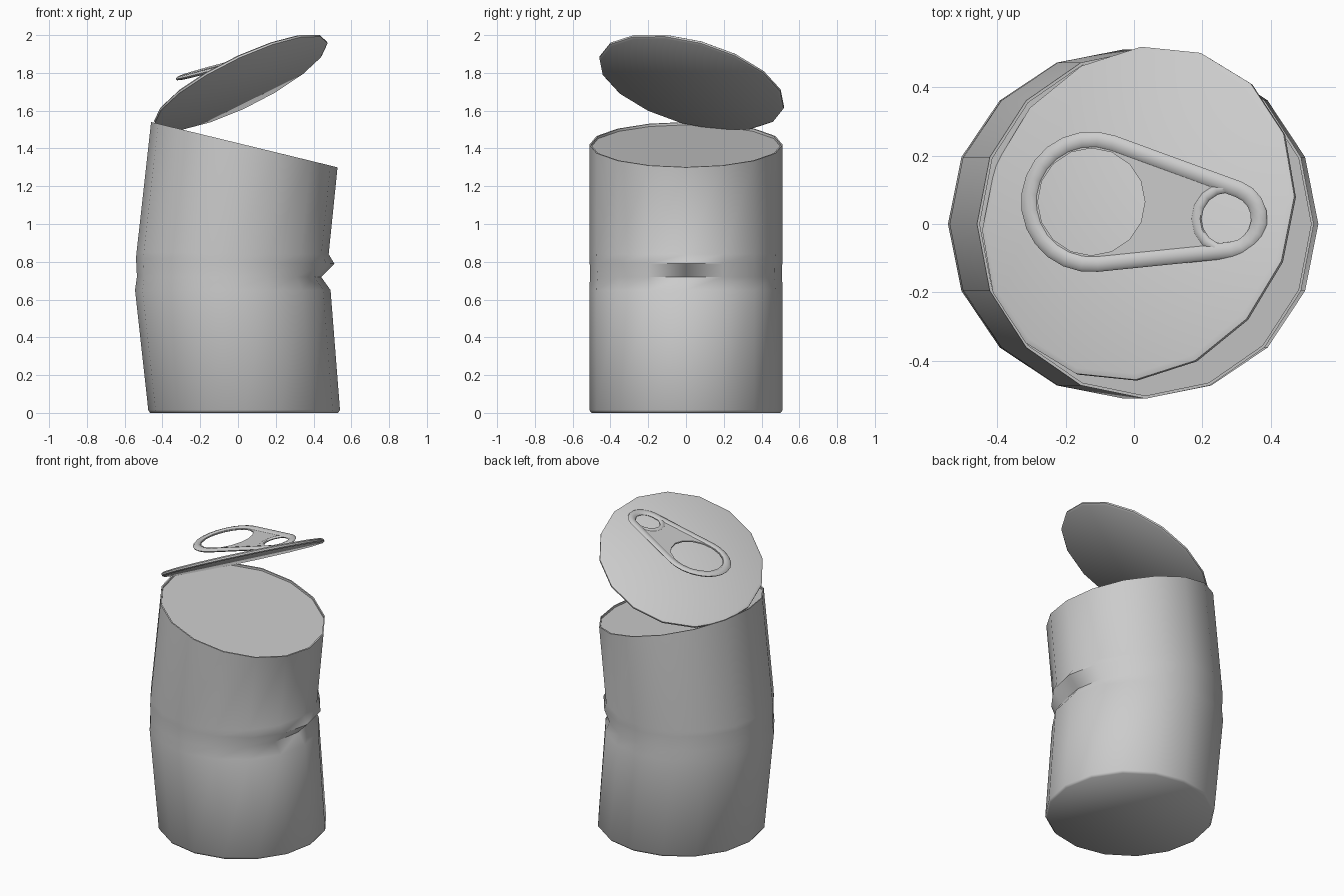
import bpy, bmesh, math
from mathutils import Vector, Matrix

if "Cube" in bpy.data.objects:
    bpy.data.objects.remove(bpy.data.objects["Cube"])

SIDES = 16
metal = bpy.data.materials.new("grey_metal")
metal.diffuse_color = (0.6, 0.6, 0.6, 1)
metal.use_nodes = True
metal.node_tree.nodes["Principled BSDF"].inputs["Base Color"].default_value = metal.diffuse_color


def finish(obj, angle=50):
    obj.data.materials.clear()
    obj.data.materials.append(metal)
    bpy.ops.object.select_all(action='DESELECT')
    obj.select_set(True)
    bpy.context.view_layer.objects.active = obj
    bpy.ops.object.shade_smooth_by_angle(angle=math.radians(angle))


def loft(name, rings, angle=50):
    """Skin a list of point rings and close both ends."""
    bm = bmesh.new()
    loops = [[bm.verts.new(p) for p in ring] for ring in rings]
    n = len(loops[0])
    for a, b in zip(loops, loops[1:]):
        for i in range(n):
            j = (i + 1) % n
            bm.faces.new((a[i], a[j], b[j], b[i]))
    bm.faces.new(loops[0][::-1])
    bm.faces.new(loops[-1])
    bmesh.ops.recalc_face_normals(bm, faces=bm.faces)
    me = bpy.data.meshes.new(name)
    bm.to_mesh(me)
    bm.free()
    obj = bpy.data.objects.new(name, me)
    bpy.context.collection.objects.link(obj)
    finish(obj, angle)
    return obj


# Can body: rings given by left point, right point, half depth and local dent on +x
def body_ring(xl, zl, xr, zr, ry, dent=0.0):
    pts = []
    for i in range(SIDES):
        a = 2 * math.pi * i / SIDES
        t = (1 + math.cos(a)) / 2
        x = xl + (xr - xl) * t - dent * max(0, math.cos(a)) ** 2
        pts.append((x, ry * math.sin(a), zl + (zr - zl) * t))
    return pts


loft("can_body", [
    body_ring(-0.465, 0.0, 0.53, 0.0, 0.50),
    body_ring(-0.475, 0.015, 0.54, 0.015, 0.512),
    body_ring(-0.545, 0.65, 0.49, 0.65, 0.512),
    body_ring(-0.535, 0.72, 0.47, 0.72, 0.508, 0.03),
    body_ring(-0.54, 0.82, 0.48, 0.79, 0.510, -0.03),
    body_ring(-0.537, 0.85, 0.48, 0.84, 0.512),
    body_ring(-0.46, 1.54, 0.527, 1.30, 0.512),
    body_ring(-0.452, 1.538, 0.519, 1.302, 0.503),
    body_ring(-0.452, 1.525, 0.519, 1.289, 0.503),
], 65)

# Lid: thin tilted disc with a small bevelled edge on top
normal = Vector((-0.428, 0.247, 0.869)).normalized()
e1 = Vector((0.455, 0.05, 0.21))
e1 = (e1 - normal * e1.dot(normal)).normalized()
e2 = normal.cross(e1)
centre = Vector((0.015, 0.03, 1.75))


def lid_ring(r, h):
    return [centre + normal * h + (e1 * math.cos(a) + e2 * math.sin(a)) * r
            for a in (2 * math.pi * i / SIDES for i in range(SIDES))]


loft("lid", [lid_ring(0.495, -0.012), lid_ring(0.506, -0.005),
             lid_ring(0.506, 0.006), lid_ring(0.49, 0.014)])

# Pull tab: drawn flat, then sheared onto its own slope
BIG, SMALL = Vector((-0.125, 0.065)), Vector((0.275, 0.015))


def circle(c, r, n=16):
    return [(c.x + r * math.cos(2 * math.pi * i / n), c.y + r * math.sin(2 * math.pi * i / n))
            for i in range(n)]


def hull(r_big, r_small):
    """Outline wrapped tightly round the two tab circles."""
    d = SMALL - BIG
    base = math.atan2(d.y, d.x)
    k = math.acos((r_big - r_small) / d.length)
    pts = []
    for c, r, a0, a1, n in ((BIG, r_big, k, 2 * math.pi - k, 14), (SMALL, r_small, -k, k, 8)):
        for i in range(n + 1):
            a = base + a0 + (a1 - a0) * i / n
            pts.append((c.x + r * math.cos(a), c.y + r * math.sin(a)))
    return pts


slope = Matrix(((1, 0, 0, 0), (0, 1, 0, 0), (0.27, 0.03, 1, 1.855), (0, 0, 0, 1)))


def tab_part(name, loops, flat, thick, z_scale=1.0):
    cu = bpy.data.curves.new(name, 'CURVE')
    cu.dimensions = '2D' if flat else '3D'
    if flat:
        cu.fill_mode = 'BOTH'
        cu.extrude = thick
    else:
        cu.fill_mode = 'FULL'
        cu.bevel_depth = thick
        cu.bevel_resolution = 2
    for loop in loops:
        sp = cu.splines.new('POLY')
        sp.points.add(len(loop) - 1)
        for p, (x, y) in zip(sp.points, loop):
            p.co = (x, y, 0, 1)
        sp.use_cyclic_u = True
    obj = bpy.data.objects.new(name, cu)
    bpy.context.collection.objects.link(obj)
    bpy.ops.object.select_all(action='DESELECT')
    obj.select_set(True)
    bpy.context.view_layer.objects.active = obj
    bpy.ops.object.convert(target='MESH')
    obj = bpy.context.view_layer.objects.active
    obj.data.transform(slope @ Matrix.Diagonal((1, 1, z_scale, 1)))
    finish(obj)


tab_part("tab_web", [hull(0.185, 0.09), circle(BIG, 0.157), circle(SMALL, 0.08)], True, 0.004)
tab_part("tab_rim", [hull(0.182, 0.092)], False, 0.024, 0.5)
tab_part("tab_small_ring", [circle(SMALL, 0.093)], False, 0.016, 0.6)
